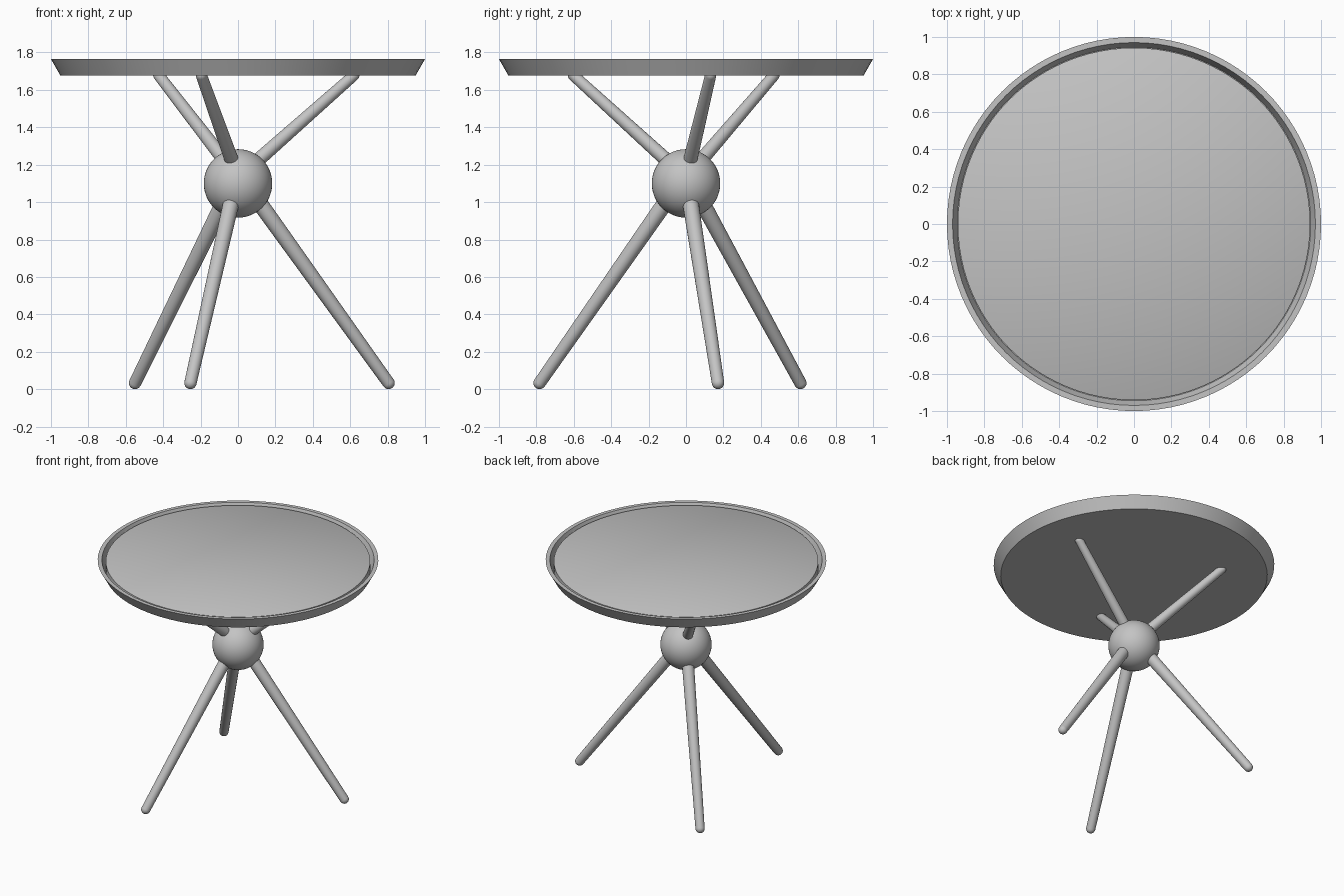
import bpy, bmesh, math
from mathutils import Vector, Matrix

if "Cube" in bpy.data.objects:
    bpy.data.objects.remove(bpy.data.objects["Cube"], do_unlink=True)

grey = bpy.data.materials.new("plain_grey")
grey.use_nodes = True
COLOUR = (0.55, 0.55, 0.55, 1)
grey.diffuse_color = COLOUR
grey.node_tree.nodes["Principled BSDF"].inputs["Base Color"].default_value = COLOUR


def lathe(name, profile, segments, sharp_angle=None):
    """Spin a (radius, height) profile about z; a radius of 0 becomes a pole."""
    bm = bmesh.new()
    verts = [bm.verts.new((r, 0, z)) for r, z in profile]
    edges = [bm.edges.new(pair) for pair in zip(verts, verts[1:])]
    bmesh.ops.spin(bm, geom=verts + edges, axis=(0, 0, 1), cent=(0, 0, 0),
                   angle=2 * math.pi, steps=segments)
    bmesh.ops.remove_doubles(bm, verts=bm.verts, dist=0.0002)
    bmesh.ops.recalc_face_normals(bm, faces=bm.faces)
    mesh = bpy.data.meshes.new(name)
    bm.to_mesh(mesh)
    bm.free()
    obj = bpy.data.objects.new(name, mesh)
    bpy.context.collection.objects.link(obj)
    mesh.materials.append(grey)
    mesh.shade_smooth()
    if sharp_angle:
        mesh.set_sharp_from_angle(angle=math.radians(sharp_angle))
    return obj


def rod(name, start, end, r_start, r_end):
    """Tapered rod whose far end is rounded."""
    axis = end - start
    length = axis.length
    steps = 5
    cap = [(r_end * math.cos(a), length + r_end * math.sin(a))
           for a in (i * math.pi / 2 / steps for i in range(steps))]
    profile = [(0, 0), (r_start, 0)] + cap + [(0, length + r_end)]
    obj = lathe(name, profile, 24, 40)
    turn = axis.to_track_quat('Z', 'Y').to_matrix().to_4x4()
    obj.matrix_world = Matrix.Translation(start) @ turn
    return obj


def polar(radius, angle, z):
    return Vector((radius * math.cos(angle), radius * math.sin(angle), z))


# Tray with flared outer wall, flat lip and sloping inner groove wall
lathe("tray", [(0, 1.677), (0.95, 1.677), (1.0, 1.765), (0.97, 1.765),
               (0.945, 1.70), (0, 1.70)], 96, 30)

# Top panel: softly rounded edge, set just under the lip
lathe("top_panel", [(0, 1.757), (0.937, 1.757), (0.942, 1.754)], 96)
lathe("top_panel_side", [(0.942, 1.754), (0.942, 1.70)], 96)

# Central ball
bpy.ops.mesh.primitive_uv_sphere_add(segments=48, ring_count=24, radius=0.183,
                                     location=(0, 0, 1.1))
ball = bpy.context.object
ball.name = "centre_ball"
ball.data.materials.append(grey)
bpy.ops.object.shade_smooth()

# Three splayed legs below and three struts above, in line with each other
for i, side in enumerate(("left", "back", "front")):
    a = math.radians(12 + 120 * i)
    rod(f"{side}_leg", polar(0.06, a, 1.074), polar(0.823, a, 0.033), 0.044, 0.033)
    rod(f"{side}_strut", polar(0.0, a, 1.13), polar(0.64, a, 1.684), 0.039, 0.03).scale.z = 0.99
